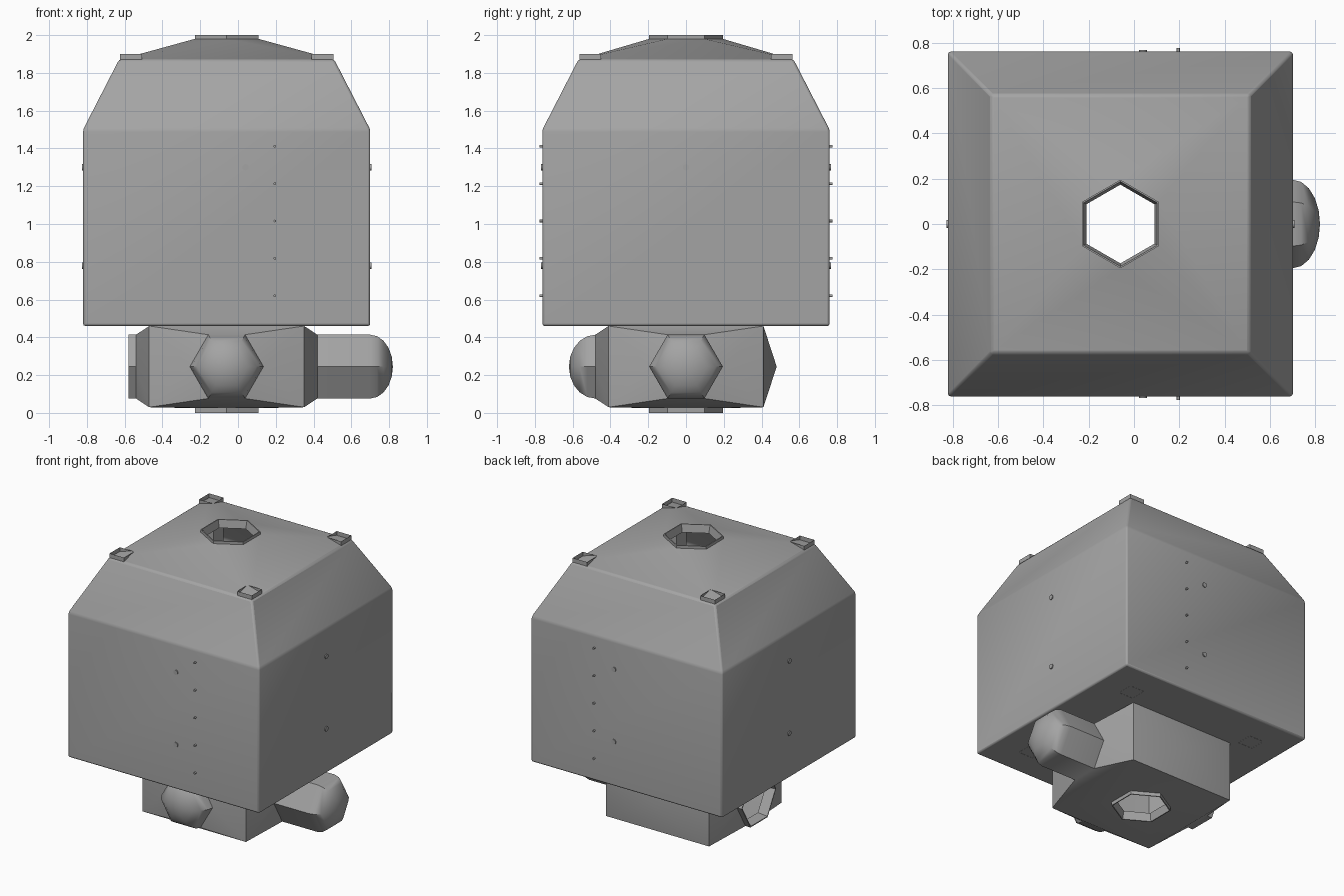
import bpy, bmesh
from math import radians, sin, cos, pi
from mathutils import Matrix, Vector

cube = bpy.data.objects.get("Cube")
if cube:
    bpy.data.objects.remove(cube, do_unlink=True)

CX = -0.06      # axis of the whole structure
HEX = 0.195     # port hexagon radius
MID = 0.245     # height of the lower node's centre

grey = bpy.data.materials.new("hull_grey")
grey.use_nodes = True
colour = (0.37, 0.37, 0.37, 1)
grey.diffuse_color = colour
grey.node_tree.nodes["Principled BSDF"].inputs["Base Color"].default_value = colour


def finish(name, bm, bevel=0):
    """Weld, orient, shade and link a mesh as a named object."""
    bmesh.ops.remove_doubles(bm, verts=bm.verts, dist=0.0002)
    bmesh.ops.recalc_face_normals(bm, faces=bm.faces)
    me = bpy.data.meshes.new(name)
    bm.to_mesh(me)
    bm.free()
    me.materials.append(grey)
    ob = bpy.data.objects.new(name, me)
    bpy.context.collection.objects.link(ob)
    bpy.ops.object.select_all(action='DESELECT')
    ob.select_set(True)
    bpy.context.view_layer.objects.active = ob
    bpy.ops.object.shade_smooth_by_angle(angle=radians(45))
    if bevel:
        mod = ob.modifiers.new("soft_edges", 'BEVEL')
        mod.width = bevel
        mod.segments = 2
        mod.limit_method = 'ANGLE'
        mod.angle_limit = radians(25)
    return ob


def frame(u, n, origin):
    """Local frame: u along a hexagon corner, n outward."""
    u, n = Vector(u), Vector(n)
    m = Matrix((u, n.cross(u), n)).transposed().to_4x4()
    m.translation = origin
    return m


def ring(bm, m, points, h):
    return [bm.verts.new(m @ Vector((x, y, h))) for x, y in points]


def hexagon(r):
    return [(r * cos(i * pi / 3), r * sin(i * pi / 3)) for i in range(6)]


def square(a, b):
    return [(a, b), (-a, b), (-a, -b), (a, -b)]


def bridge(bm, a, b):
    for i in range(len(a)):
        j = (i + 1) % len(a)
        bm.faces.new((a[i], a[j], b[j], b[i]))


def hex_stack(bm, m, rings):
    """Skin a series of (radius, height) hexagons; radius 0 closes to a point."""
    loops = [ring(bm, m, hexagon(max(r, 0.00005)), h) for r, h in rings]
    for a, b in zip(loops, loops[1:]):
        bridge(bm, a, b)


def square_to_hex(bm, m, a, b, r, h):
    """Panel running from a rectangle to a hexagon at height h."""
    s = ring(bm, m, square(a, b), 0)
    x = ring(bm, m, hexagon(max(r, 0.00005)), h)
    for f in ((s[0], s[1], x[2], x[1]), (s[2], s[3], x[5], x[4]),
              (s[1], s[2], x[3]), (s[1], x[3], x[2]), (s[2], x[4], x[3]),
              (s[3], s[0], x[0]), (s[0], x[1], x[0]), (s[3], x[0], x[5])):
        bm.faces.new(f)


def collar(name, m, base, top):
    """Open docking collar with a tapered throat."""
    bm = bmesh.new()
    hex_stack(bm, m, [(HEX, base), (HEX, top), (HEX * 0.96, top),
                      (HEX * 0.89, base - 0.03)])
    finish(name, bm)


def dome(base, depth, steps=5):
    return [(HEX * cos(i * pi / 2 / steps), base + depth * sin(i * pi / 2 / steps))
            for i in range(steps + 1)]


# Main hull: walls, tapered shoulder, sloped roof and floor, open on the axis
up = frame((0, 1, 0), (0, 0, 1), (CX, 0, 0))
bm = bmesh.new()
levels = [ring(bm, up, square(a, a), z) for a, z in ((0.76, 0.46), (0.76, 1.5), (0.57, 1.87))]
for a, b in zip(levels, levels[1:]):
    bridge(bm, a, b)
roof = frame((0, 1, 0), (0, 0, 1), (CX, 0, 1.87))
square_to_hex(bm, roof, 0.57, 0.57, HEX, 0.11)
floor = frame((0, 1, 0), (0, 0, 1), (CX, 0, 0.46))
square_to_hex(bm, floor, 0.76, 0.76, HEX, 0)
finish("main_hull", bm, bevel=0.012)
collar("top_collar", roof, 0.105, 0.13)

# Lower node: four side panels and a base panel
W, H = 0.41, 0.215
right = frame((0, 1, 0), (1, 0, 0), (CX + W, 0, MID))
left = frame((0, 1, 0), (-1, 0, 0), (CX - W, 0, MID))
front = frame((1, 0, 0), (0, -1, 0), (CX, -W, MID))
back = frame((1, 0, 0), (0, 1, 0), (CX, W, MID))
down = frame((0, 1, 0), (0, 0, -1), (CX, 0, MID - H))
bm = bmesh.new()
for side, r in ((right, HEX), (left, HEX), (front, HEX), (back, 0)):
    square_to_hex(bm, side, W, H, r, 0.07)
square_to_hex(bm, down, W, W, HEX, 0.005)
hex_stack(bm, front, dome(0.07, 0.14))
hex_stack(bm, right, [(HEX, 0.07), (HEX, 0.35)])
hex_stack(bm, right, dome(0.35, 0.12))
finish("lower_node", bm)
collar("side_collar", left, 0.07, 0.11)
collar("bottom_collar", down, 0.004, 0.03)

# Thin square corner posts showing above the roof and flush with the floor
for sx in (-1, 1):
    for sy in (-1, 1):
        m = Matrix.Translation((CX + sx * 0.507, sy * 0.507, 0))
        bm = bmesh.new()
        bridge(bm, *(ring(bm, m, square(0.0575, 0.0575), z) for z in (0.459, 1.9)))
        finish("corner_post", bm)


def studs(name, walls, heights, radius, reach):
    """Small round studs standing out from the walls."""
    bm = bmesh.new()
    for origin, n in walls:
        turn = Vector(n).to_track_quat('Z', 'Y').to_matrix().to_4x4()
        for z in heights:
            spot = Vector((origin[0], origin[1], z))
            bmesh.ops.create_cone(bm, cap_ends=True, segments=12, radius1=radius,
                                  radius2=radius, depth=2 * reach,
                                  matrix=Matrix.Translation(spot) @ turn)
    finish(name, bm)


# Wall fittings
S = 0.76
studs("wall_rivets", [((0.04, -S), (0, -1, 0)), ((0.04, S), (0, 1, 0)),
                      ((CX + S, 0), (1, 0, 0)), ((CX - S, 0), (-1, 0, 0))],
      (0.78, 1.3), 0.017, 0.007)
studs("wall_pins", [((0.195, -S), (0, -1, 0)), ((0.195, S), (0, 1, 0))],
      [0.62 + 0.198 * i for i in range(5)], 0.007, 0.015)
